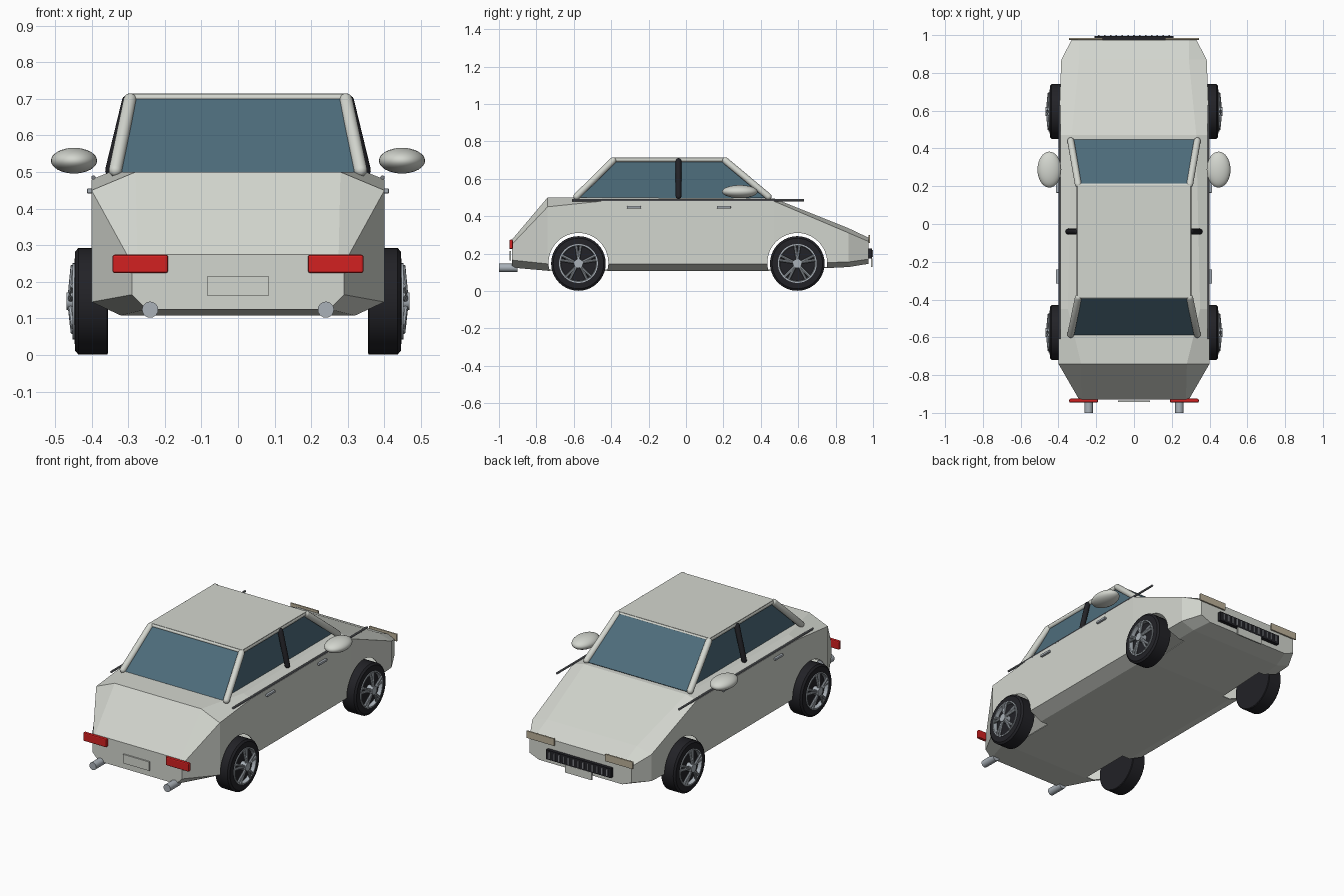
import bpy, bmesh, math
from mathutils import Vector

if "Cube" in bpy.data.objects:
    bpy.data.objects.remove(bpy.data.objects["Cube"])


def material(name, rgb):
    m = bpy.data.materials.new(name)
    m.use_nodes = True
    m.diffuse_color = (*rgb, 1)
    m.node_tree.nodes["Principled BSDF"].inputs["Base Color"].default_value = (*rgb, 1)
    return m


PAINT = material("pale grey paint", (0.65, 0.67, 0.62))
GLASS = material("blue glass", (0.075, 0.15, 0.2))
RUBBER = material("black rubber", (0.016, 0.016, 0.02))
ALLOY = material("alloy", (0.4, 0.44, 0.48))
TRIM = material("dark trim", (0.2, 0.21, 0.23))
RED = material("red lamp", (0.65, 0.015, 0.015))
LAMP = material("beige lamp", (0.5, 0.44, 0.32))


def finish(name, bm, mat, smooth=False):
    bmesh.ops.recalc_face_normals(bm, faces=bm.faces)
    me = bpy.data.meshes.new(name)
    bm.to_mesh(me)
    bm.free()
    ob = bpy.data.objects.new(name, me)
    bpy.context.collection.objects.link(ob)
    me.materials.append(mat)
    if smooth:
        bpy.ops.object.select_all(action='DESELECT')
        bpy.context.view_layer.objects.active = ob
        ob.select_set(True)
        bpy.ops.object.shade_smooth_by_angle(angle=math.radians(35))
    return ob


def loft(name, rings, mat, smooth=False, closed=False):
    """Skin a list of equal point rings, capping the ends."""
    bm = bmesh.new()
    vs = [[bm.verts.new(p) for p in r] for r in rings]
    n = len(vs[0])
    pairs = list(zip(vs, vs[1:])) + ([(vs[-1], vs[0])] if closed else [])
    for a, b in pairs:
        for i in range(n):
            j = (i + 1) % n
            bm.faces.new((a[i], a[j], b[j], b[i]))
    if not closed:
        bm.faces.new(vs[0])
        bm.faces.new(vs[-1])
    return finish(name, bm, mat, smooth)


def box(name, centre, size, mat, bevel=0):
    bm = bmesh.new()
    bmesh.ops.create_cube(bm, size=1)
    for v in bm.verts:
        v.co = Vector(centre) + v.co * Vector(size)
    if bevel:
        bmesh.ops.bevel(bm, geom=bm.edges[:], offset=bevel, segments=2,
                        affect='EDGES', profile=0.5)
    return finish(name, bm, mat)


def rod(name, a, b, r, mat, sides=16, rounded=False):
    a, b = Vector(a), Vector(b)
    q = (b - a).to_track_quat('Z', 'Y')
    length = (b - a).length
    stations = [(0, r), (length, r)]
    if rounded:
        steps = [math.radians(d) for d in (80, 50, 25, 0)]
        cap = [(-r * math.sin(t), r * math.cos(t)) for t in steps]
        stations = cap + [(length - z, s) for z, s in reversed(cap)]
    rings = [[a + q @ Vector((s * math.cos(i * math.tau / sides),
                              s * math.sin(i * math.tau / sides), z))
              for i in range(sides)] for z, s in stations]
    return loft(name, rings, mat, True)


def lathe(name, profile, centre, side, mat, sides=40):
    """Turn (outward x, radius) points round the wheel axle."""
    rings = []
    for i in range(sides):
        t = i * math.tau / sides
        rings.append([Vector(centre) + Vector((side * x, r * math.cos(t), r * math.sin(t)))
                      for x, r in profile])
    return loft(name, rings, mat, True, closed=True)


# Body: faceted shell; y, bottom half width, bottom z, half width, low z, shoulder z, top half width, top z
SECTIONS = [
    (-0.93, .25, .125, .29, .165, .25, .275, .275),
    (-0.74, .32, .108, .40, .145, .45, .28, .50),
    (-0.45, .32, .108, .40, .145, .48, .35, .50),
    (0.47, .32, .108, .40, .145, .48, .33, .495),
    (0.87, .30, .128, .385, .155, .31, .29, .335),
    (0.975, .27, .145, .33, .17, .265, .29, .285),
]
rings = []
for y, wb, zb, w, zl, zs, wt, zt in SECTIONS:
    half = [(wb, y, zb), (w, y, zl), (w, y, zs), (wt, y, zt)]
    rings.append(half + [(-x, yy, z) for x, yy, z in reversed(half)])
body = loft("body_shell", rings, PAINT)
shell = body.modifiers.new("shell", 'SOLIDIFY')
shell.thickness = 0.006

# Wheel arches
AXLES = {"rear": -0.575, "front": 0.595}
SIDES = {"left": 1, "right": -1}
for end, y in AXLES.items():
    for hand, s in SIDES.items():
        cutter = rod(f"{end}_{hand}_arch_cutter", (s * 0.27, y, 0.15), (s * 0.5, y, 0.15),
                     0.16, PAINT, 48)
        cutter.hide_render = True
        cutter.hide_set(True)
        cut = body.modifiers.new("arch", 'BOOLEAN')
        cut.operation = 'DIFFERENCE'
        cut.solver = 'EXACT'
        cut.object = cutter
bpy.context.view_layer.update()
evaluated = body.evaluated_get(bpy.context.evaluated_depsgraph_get())
cut_mesh = bpy.data.meshes.new_from_object(evaluated)
body.modifiers.clear()
body.data = cut_mesh
for ob in [o for o in bpy.data.objects if o.name.endswith("cutter")]:
    bpy.data.objects.remove(ob)

# Wheels
for end, y in AXLES.items():
    for hand, s in SIDES.items():
        tag = f"{end}_{hand}"
        c = (s * 0.4, y, 0.147)
        lathe(tag + "_tyre", [(-.045, .001), (-.045, .142), (-.042, .146), (.036, .146),
                              (.045, .135), (.047, .1), (.03, .095), (.03, .001)], c, s, RUBBER)
        lathe(tag + "_rim", [(.03, .093), (.052, .096), (.052, .104), (.03, .104)], c, s, ALLOY)
        rod(tag + "_hub", (s * .42, y, .147), (s * .468, y, .147), .024, ALLOY, 20)
        for k in range(5):
            for lean in (-0.13, 0.13):
                t = math.pi / 2 + k * math.tau / 5
                tip = Vector((s * .45, y + .098 * math.cos(t + lean), .147 + .098 * math.sin(t + lean)))
                root = Vector((s * .458, y + .015 * math.cos(t), .147 + .015 * math.sin(t)))
                rod(f"{tag}_spoke", root, tip, .0075, ALLOY, 8)

# Cabin glass
def pane(name, corners, mat=GLASS):
    bm = bmesh.new()
    bm.faces.new([bm.verts.new(p) for p in corners])
    ob = finish(name, bm, mat)
    m = ob.modifiers.new("thickness", 'SOLIDIFY')
    m.thickness = 0.006
    m.offset = 0


def screen(name, y_low, y_high):
    pane(name, [(-.325, y_low, .498), (.325, y_low, .498), (.288, y_high, .705), (-.288, y_high, .705)])


screen("rear_window", -.585, -.385)
screen("windscreen", .445, .21)

for hand, s in SIDES.items():
    pane(hand + "_side_window", [(s * .3, -.575, .498), (s * .3, .435, .498),
                                 (s * .29, .205, .705), (s * .29, -.38, .705)])
    # Pillars and roof rails
    rod(hand + "_rear_pillar", (s * .335, -.585, .505), (s * .295, -.39, .697), .018, PAINT, rounded=True)
    rod(hand + "_front_pillar", (s * .335, .44, .505), (s * .295, .21, .697), .018, PAINT, rounded=True)
    rod(hand + "_roof_rail", (s * .292, -.39, .702), (s * .292, .21, .702), .012, PAINT)
    rod(hand + "_middle_pillar", (s * .348, -.04, .505), (s * .302, -.04, .695), .015, RUBBER, rounded=True)
    # Side trim and handles
    rod(hand + "_belt_strip", (s * .395, -.61, .485), (s * .395, .63, .485), .006, TRIM, 8)
    for end, y in (("rear", -.278), ("front", .202)):
        box(f"{hand}_{end}_handle", (s * .405, y, .448), (.016, .075, .014), ALLOY, .004)
    # Mirrors
    bm = bmesh.new()
    bmesh.ops.create_uvsphere(bm, u_segments=32, v_segments=16, radius=1)
    for v in bm.verts:
        v.co = Vector((s * .448, .288, .531)) + v.co * Vector((.063, .095, .035))
    finish(hand + "_mirror", bm, PAINT, True)
    # Lamps and exhausts
    box(hand + "_tail_lamp", (s * .267, -.935, .249), (.152, .02, .05), RED, .006)
    box(hand + "_head_lamp", (s * .255, .98, .277), (.18, .01, .042), LAMP, .002)
    rod(hand + "_exhaust", (s * .24, -.9, .124), (s * .24, -1, .124), .022, ALLOY, 20)

box("roof_panel", (0, -.09, .708), (.6, .595, .013), PAINT)
for name, y in (("rear", -.385), ("front", .205)):
    rod(name + "_header_rail", (-.292, y, .703), (.292, y, .703), .010, PAINT)

# Grille and plates
box("grille", (0, .984, .2), (.42, .022, .055), RUBBER)
for k in range(13):
    box("grille_slat", ((k - 6) * .031, .996, .2), (.008, .007, .038), TRIM)
box("rear_plate", (0, -.939, .188), (.17, .008, .052), PAINT)
box("front_plate", (0, .992, .15), (.17, .008, .045), PAINT)
